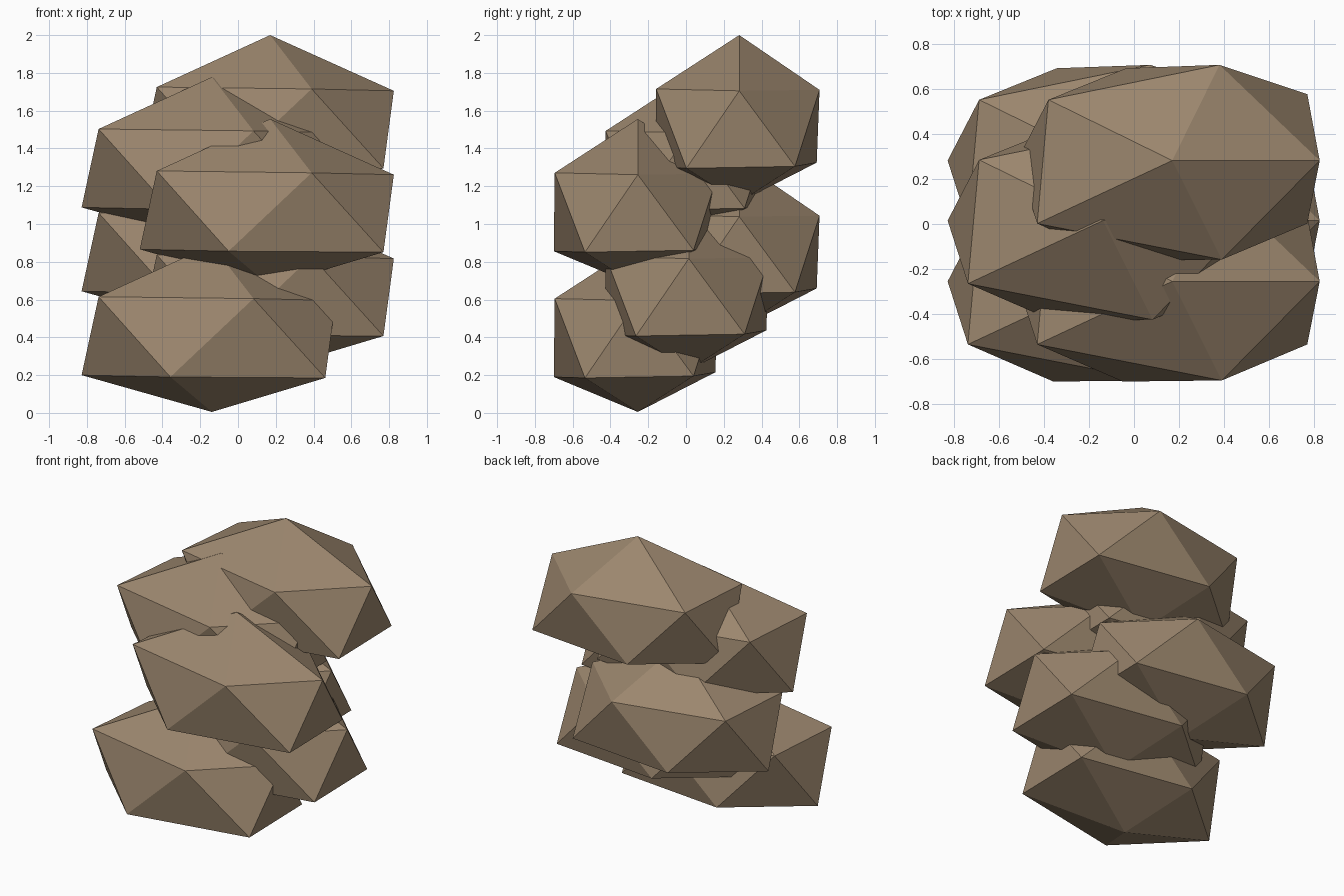
import bpy
import bmesh
from mathutils import Vector

cube = bpy.data.objects.get("Cube")
if cube:
    bpy.data.objects.remove(cube, do_unlink=True)

# One stone colour
stone = bpy.data.materials.new("warm brown stone")
stone.use_nodes = True
colour = (0.33, 0.24, 0.155, 1.0)
stone.diffuse_color = colour
shader = next(n for n in stone.node_tree.nodes if n.type == "BSDF_PRINCIPLED")
shader.inputs["Base Color"].default_value = colour
shader.inputs["Roughness"].default_value = 0.9

# Boulder corners measured from its peak: two offset five-sided rings and two tips
peak = [(0, 0, 0)]
upper_ring = [(0.22, -0.44, -0.285), (0.655, 0, -0.295), (0.21, 0.425, -0.29),
              (-0.55, 0.27, -0.28), (-0.6, -0.28, -0.275)]
lower_ring = [(0.6, -0.28, -0.705), (0.6, 0.295, -0.695), (-0.205, 0.41, -0.675),
              (-0.69, 0, -0.69), (-0.22, -0.445, -0.7)]
base_tip = [(0, 0, -0.885)]


def boulder_mesh():
    """Wrap the corners in a flat-faced twenty-sided shell."""
    bm = bmesh.new()
    for corner in peak + upper_ring + lower_ring + base_tip:
        bm.verts.new(corner)
    bmesh.ops.convex_hull(bm, input=list(bm.verts))
    bmesh.ops.recalc_face_normals(bm, faces=list(bm.faces))
    mesh = bpy.data.meshes.new("boulder")
    bm.to_mesh(mesh)
    bm.free()
    mesh.materials.append(stone)
    return mesh


# Six copies step down the pile: sides alternate, depth cycles through three rows
shared_mesh = boulder_mesh()
sides = [("left", 0.17), ("right", -0.138)]
rows = [("back", 0.282), ("middle", 0.015), ("front", -0.255)]
for step in range(6):
    side, x = sides[step % 2]
    row, y = rows[step % 3]
    boulder = bpy.data.objects.new(f"{row}_{side}_boulder", shared_mesh)
    boulder.location = Vector((x, y, 2.0 - 0.222 * step))
    bpy.context.collection.objects.link(boulder)
